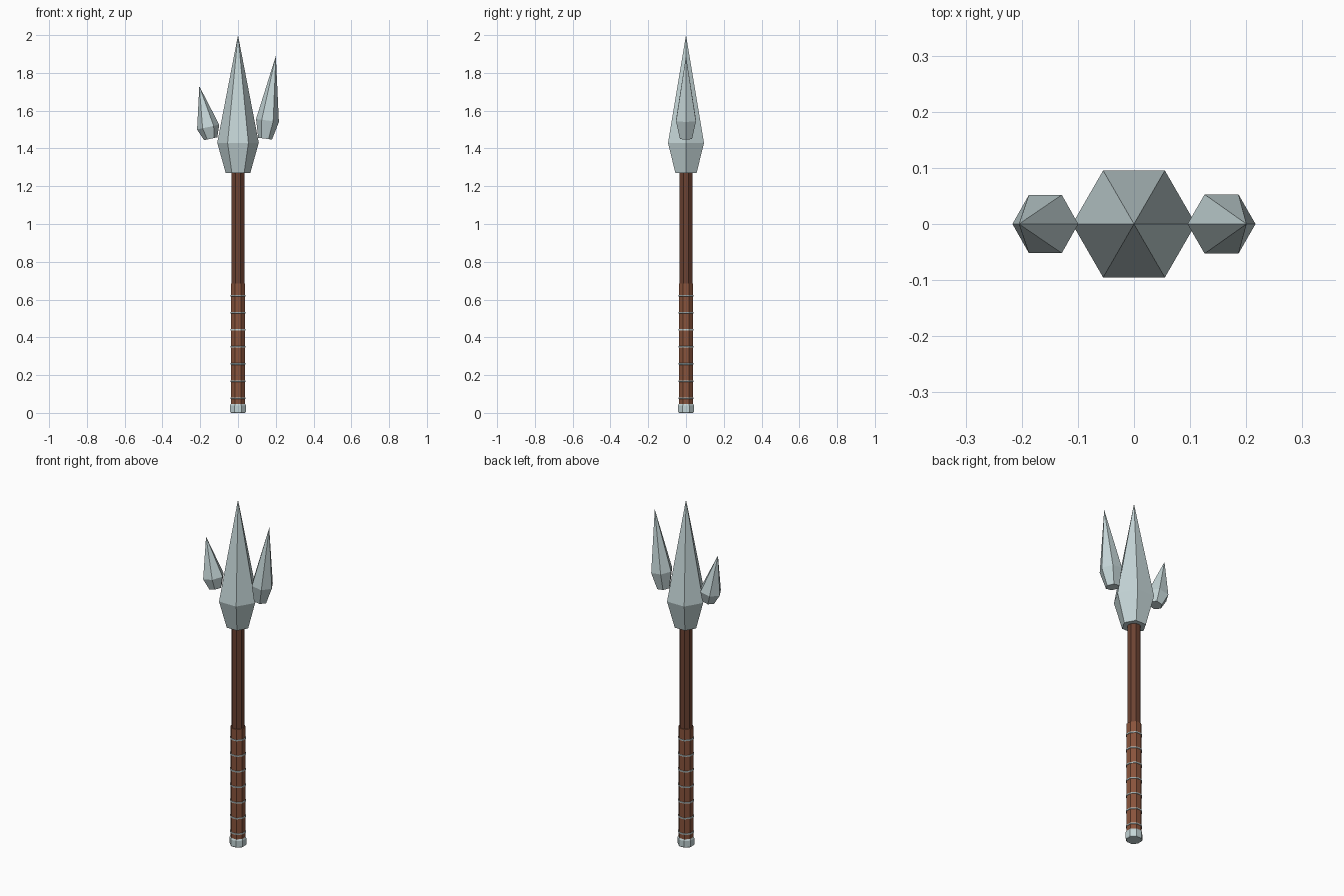
import bpy
import math
from mathutils import Matrix, Vector

if "Cube" in bpy.data.objects:
    bpy.data.objects.remove(bpy.data.objects["Cube"])


def material(name, rgb):
    mat = bpy.data.materials.new(name)
    mat.use_nodes = True
    mat.diffuse_color = (*rgb, 1)
    mat.node_tree.nodes["Principled BSDF"].inputs["Base Color"].default_value = (*rgb, 1)
    return mat


steel = material("pale_steel", (0.55, 0.66, 0.67))
wood = material("dark_wood", (0.15, 0.055, 0.032))
leather = material("brown_leather", (0.25, 0.088, 0.045))


def lathe(name, profile, sides, mat, turn=0.0, smooth=False):
    """Closed solid from (radius, height) rings; a zero radius makes a tip."""
    verts, faces, rings = [], [], []
    for radius, z in profile:
        count = sides if radius > 0 else 1
        rings.append([len(verts) + i for i in range(count)])
        for i in range(count):
            a = turn + math.tau * i / sides
            verts.append((radius * math.cos(a), radius * math.sin(a), z))
    for low, high in zip(rings, rings[1:]):
        for i in range(sides):
            j = (i + 1) % sides
            if len(high) == 1:
                faces.append((low[i], low[j], high[0]))
            else:
                faces.append((low[i], low[j], high[j], high[i]))
    faces.append(rings[0][::-1])
    if len(rings[-1]) > 1:
        faces.append(rings[-1])
    mesh = bpy.data.meshes.new(name)
    mesh.from_pydata(verts, [], faces)
    mesh.materials.append(mat)
    obj = bpy.data.objects.new(name, mesh)
    bpy.context.collection.objects.link(obj)
    if smooth:
        bpy.ops.object.select_all(action="DESELECT")
        obj.select_set(True)
        bpy.context.view_layer.objects.active = obj
        bpy.ops.object.shade_smooth_by_angle(angle=math.radians(40))
    return obj


def spike(name, center, radius, base_radius, base_depth, tip_height, tilt=0.0):
    """Six-sided point whose widest ring sits at center."""
    profile = [(base_radius, -base_depth), (radius, 0), (0, tip_height)]
    obj = lathe(name, profile, 6, steel)
    obj.matrix_world = (Matrix.Translation(Vector(center))
                        @ Matrix.Rotation(math.radians(tilt), 4, "Y"))
    return obj


# Blades
spike("center_spike", (0, 0, 1.43), 0.11, 0.065, 0.16, 0.57)
spike("left_spike", (0.156, 0, 1.548), 0.061, 0.037, 0.097, 0.345, 7.4)
spike("right_spike", (-0.158, 0, 1.513), 0.06, 0.036, 0.063, 0.222, -12.2)

# Handle
EIGHTH = math.pi / 8
lathe("shaft", [(0.036, 0.6), (0.036, 1.29)], 8, wood, EIGHTH)
lathe("grip", [(0.041, 0.03), (0.041, 0.685)], 8, leather, EIGHTH)
lathe("pommel", [(0.041, 0), (0.045, 0.006), (0.045, 0.04), (0.041, 0.048)],
      8, steel, EIGHTH)

# Wire bands around the grip
for n in range(7):
    z = 0.078 + n * 0.0905
    lathe("grip_band_%d" % (n + 1),
          [(0.039, z - 0.005), (0.044, z - 0.003), (0.044, z + 0.003), (0.039, z + 0.005)],
          8, steel, EIGHTH)
